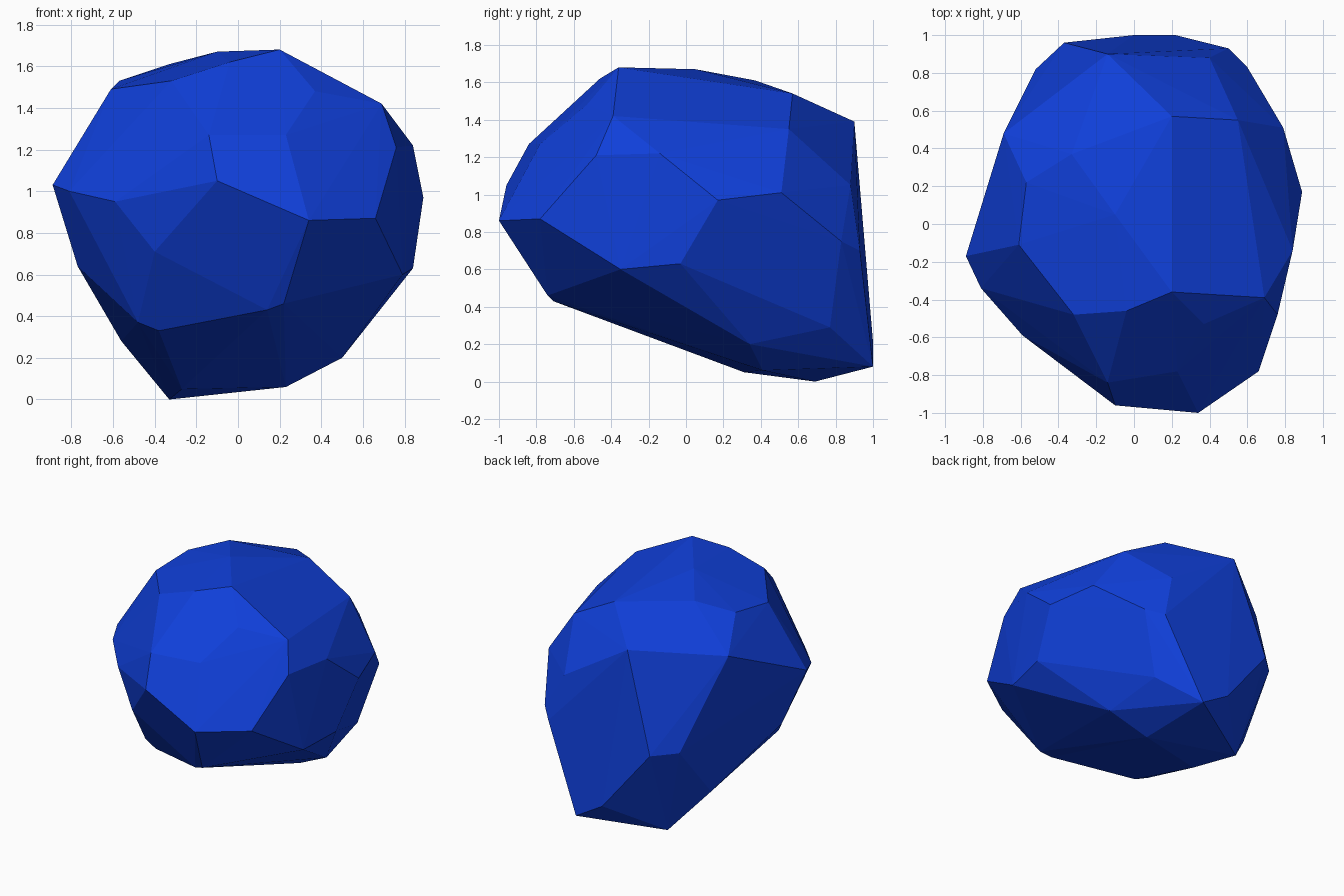
import bpy
import bmesh
import math

default_cube = bpy.data.objects.get("Cube")
if default_cube:
    bpy.data.objects.remove(default_cube, do_unlink=True)


def make_material(name, colour):
    material = bpy.data.materials.new(name)
    material.use_nodes = True
    material.diffuse_color = colour
    shader = material.node_tree.nodes["Principled BSDF"]
    shader.inputs["Base Color"].default_value = colour
    shader.inputs["Roughness"].default_value = 0.8
    return material


def chiselled_stone(name, bands, material):
    """Wrap a faceted convex skin around the corner points of each band."""
    bm = bmesh.new()
    for band in bands:
        for corner in band:
            bm.verts.new(corner)
    hull = bmesh.ops.convex_hull(bm, input=bm.verts)
    loose = {item for key in ("geom_interior", "geom_unused")
             for item in hull[key] if isinstance(item, bmesh.types.BMVert)}
    bmesh.ops.delete(bm, geom=list(loose), context="VERTS")
    # Merge nearly level triangles into broad chiselled facets
    bmesh.ops.dissolve_limit(bm, angle_limit=math.radians(1),
                             verts=bm.verts, edges=bm.edges)
    bmesh.ops.recalc_face_normals(bm, faces=bm.faces)
    for face in bm.faces:
        face.smooth = False
    mesh = bpy.data.meshes.new(name)
    bm.to_mesh(mesh)
    bm.free()
    mesh.materials.append(material)
    stone = bpy.data.objects.new(name, mesh)
    bpy.context.scene.collection.objects.link(stone)
    return stone


# Crown: the gently sloping top
crown = [(.2, -.36, 1.68), (-.04, -.46, 1.62), (-.32, -.48, 1.53),
         (-.61, -.11, 1.49), (-.57, .22, 1.53), (-.1, .05, 1.67),
         (-.33, .37, 1.61), (.2, .57, 1.54), (.37, -.53, 1.48),
         (.69, -.39, 1.42)]

# Shoulder: corners where the top turns into the sides
shoulder = [(-.14, .9, 1.39), (.55, .55, 1.35), (-.69, .48, 1.33),
            (-.14, -.84, 1.27), (.23, -.78, 1.27), (.84, -.14, 1.22),
            (.76, -.48, 1.21), (.4, .88, 1.05)]

# Girdle: the widest part
girdle = [(-.89, -.17, 1.03), (-.81, -.34, 1), (-.59, -.59, .95),
          (-.1, -.96, 1.05), (.34, -1, .86), (.66, -.78, .87),
          (.89, .17, .97), (.79, .51, 1.01), (.6, .83, .75), (.5, .93, .7)]

# Flank: undercut sides
flank = [(-.37, .96, .67), (-.52, .82, .68), (-.77, -.04, .64),
         (-.4, -.69, .71), (.84, -.03, .63), (.79, -.35, .6),
         (.22, -.74, .46), (.14, -.71, .43), (-.38, -.44, .33),
         (-.48, -.42, .37)]

# Foot: the low rear base
foot = [(.46, .77, .29), (.5, .34, .2), (-.56, .5, .28), (0, 1, .21),
        (.22, 1, .08), (.23, .41, .06), (-.27, .31, .05), (-.33, .69, 0)]

blue = make_material("deep blue", (.005, .05, .7, 1))
chiselled_stone("stone", [crown, shoulder, girdle, flank, foot], blue)
